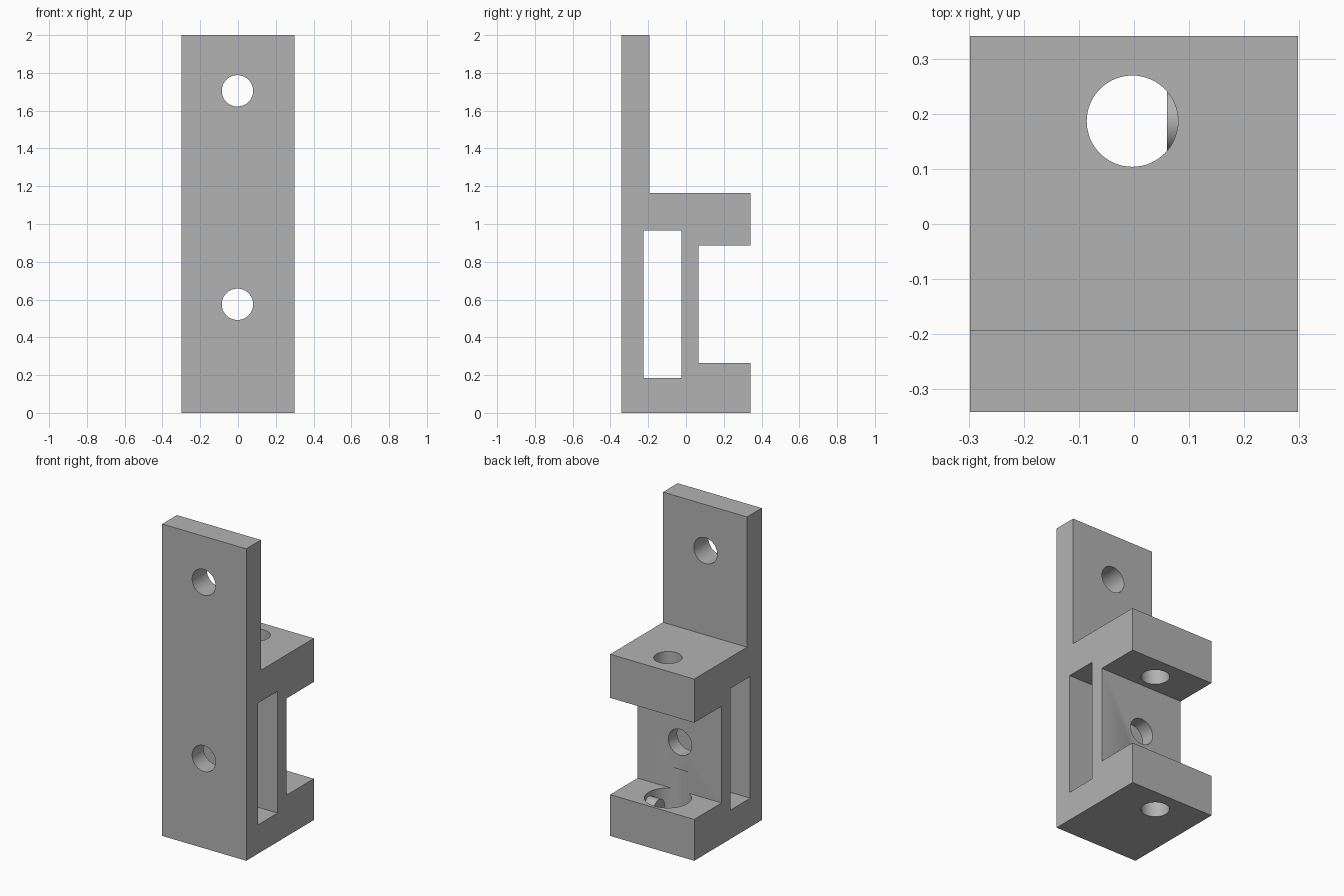
import bpy, bmesh, math
from mathutils import Matrix

old = bpy.data.objects.get("Cube")
if old:
    bpy.data.objects.remove(old, do_unlink=True)

grey = bpy.data.materials.new("plain grey")
grey.use_nodes = True
colour = (0.45, 0.45, 0.45, 1)
grey.diffuse_color = colour
grey.node_tree.nodes["Principled BSDF"].inputs["Base Color"].default_value = colour

HALF_W, FRONT, BACK = 0.298, -0.342, 0.342
HOLE_X, HOLE_Y, HOLE_R = -0.003, 0.187, 0.083


def make_object(name, bm):
    bmesh.ops.recalc_face_normals(bm, faces=bm.faces)
    mesh = bpy.data.meshes.new(name)
    bm.to_mesh(mesh)
    bm.free()
    mesh.materials.append(grey)
    obj = bpy.data.objects.new(name, mesh)
    bpy.context.collection.objects.link(obj)
    return obj


def extrude_profile(name, points, half):
    """Prism along x from (y, z) points."""
    bm = bmesh.new()
    face = bm.faces.new([bm.verts.new((-half, y, z)) for y, z in points])
    moved = bmesh.ops.extrude_face_region(bm, geom=[face])["geom"]
    verts = [v for v in moved if isinstance(v, bmesh.types.BMVert)]
    bmesh.ops.translate(bm, verts=verts, vec=(2 * half, 0, 0))
    return make_object(name, bm)


def cylinder(name, axis, centre, radius, length):
    turn = {"x": Matrix.Rotation(math.pi / 2, 4, "Y"),
            "y": Matrix.Rotation(math.pi / 2, 4, "X"),
            "z": Matrix.Identity(4)}[axis]
    bm = bmesh.new()
    bmesh.ops.create_cone(bm, cap_ends=True, segments=64, radius1=radius,
                          radius2=radius, depth=length,
                          matrix=Matrix.Translation(centre) @ turn)
    return make_object(name, bm)


def cut(target, cutter):
    mod = target.modifiers.new("cut", "BOOLEAN")
    mod.operation, mod.solver, mod.object = "DIFFERENCE", "EXACT", cutter
    bpy.context.view_layer.objects.active = target
    bpy.ops.object.modifier_apply(modifier=mod.name)
    bpy.data.objects.remove(cutter, do_unlink=True)


def smooth(obj):
    bpy.ops.object.select_all(action="DESELECT")
    obj.select_set(True)
    bpy.context.view_layer.objects.active = obj
    bpy.ops.object.shade_smooth_by_angle(angle=math.radians(30))


# Back plate, web and two arms as one side profile
bracket = extrude_profile("bracket", [
    (FRONT, 0), (BACK, 0), (BACK, 0.265), (0.065, 0.265), (0.065, 0.885),
    (BACK, 0.885), (BACK, 1.165), (-0.193, 1.165), (-0.193, 2), (FRONT, 2)], HALF_W)

# Channel passing sideways between plate and web
cut(bracket, extrude_profile("channel_cutter", [
    (-0.225, 0.185), (-0.025, 0.185), (-0.025, 0.965), (-0.225, 0.965)], 0.5))

# Mounting holes through plate and web
for z in (1.705, 0.575):
    cut(bracket, cylinder("mount_cutter", "y", (HOLE_X, 0, z), HOLE_R, 1))

# Vertical hole through both arms, widened into a pocket in the lower arm
cut(bracket, cylinder("arm_cutter", "z", (HOLE_X, HOLE_Y, 0.6), HOLE_R, 2))
cut(bracket, cylinder("pocket_cutter", "z", (HOLE_X, HOLE_Y, 0.25), 0.137, 0.3))
smooth(bracket)

# Small pin reaching from the pocket wall
smooth(cylinder("pocket_pin", "x", (0.11, HOLE_Y, 0.18), 0.058, 0.1))
